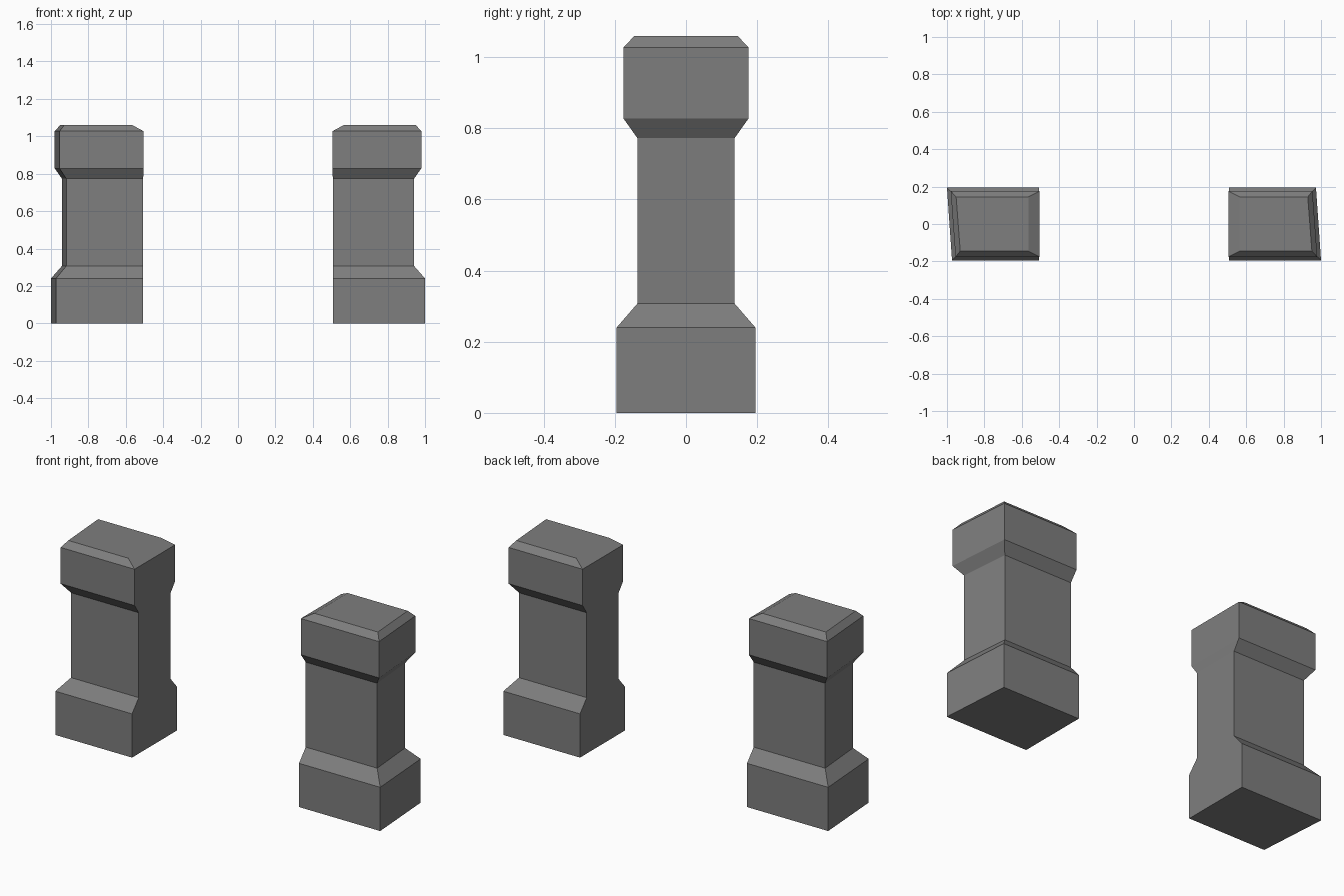
import bpy, bmesh, math

if "Cube" in bpy.data.objects:
    bpy.data.objects.remove(bpy.data.objects["Cube"])

# One plain stone colour
stone = bpy.data.materials.new("grey stone")
stone.diffuse_color = (0.21, 0.21, 0.21, 1)
stone.use_nodes = True
stone.node_tree.nodes["Principled BSDF"].inputs["Base Color"].default_value = stone.diffuse_color

# Pillar rings: z, half depth, inner x, outer x at front, outer x at back
RINGS = [
    (0.00, 0.195, 0.507, 1.000, 0.973),   # base
    (0.24, 0.195, 0.507, 1.000, 0.973),
    (0.307, 0.137, 0.507, 0.941, 0.918),  # shaft
    (0.773, 0.137, 0.507, 0.941, 0.918),
    (0.828, 0.176, 0.505, 0.980, 0.954),  # cap
    (1.027, 0.176, 0.505, 0.980, 0.954),
    (1.06, 0.145, 0.565, 0.951, 0.929),   # chamfered top
]


def pillar(name, turn):
    """Stack the four-sided rings; turn is 1 or -1 (half turn about z)."""
    bm = bmesh.new()
    loops = []
    for z, d, xi, xf, xb in RINGS:
        corners = [(xi, -d), (xf, -d), (xb, d), (xi, d)]
        loops.append([bm.verts.new((turn * x, turn * y, z)) for x, y in corners])
    for a, b in zip(loops, loops[1:]):
        for i in range(4):
            j = (i + 1) % 4
            bm.faces.new((a[i], a[j], b[j], b[i]))
    bm.faces.new(loops[0][::-1])
    bm.faces.new(loops[-1])
    bmesh.ops.recalc_face_normals(bm, faces=bm.faces)
    mesh = bpy.data.meshes.new(name)
    bm.to_mesh(mesh)
    bm.free()
    mesh.materials.append(stone)
    bpy.context.collection.objects.link(bpy.data.objects.new(name, mesh))


pillar("right_gate_pillar", 1)
pillar("left_gate_pillar", -1)
